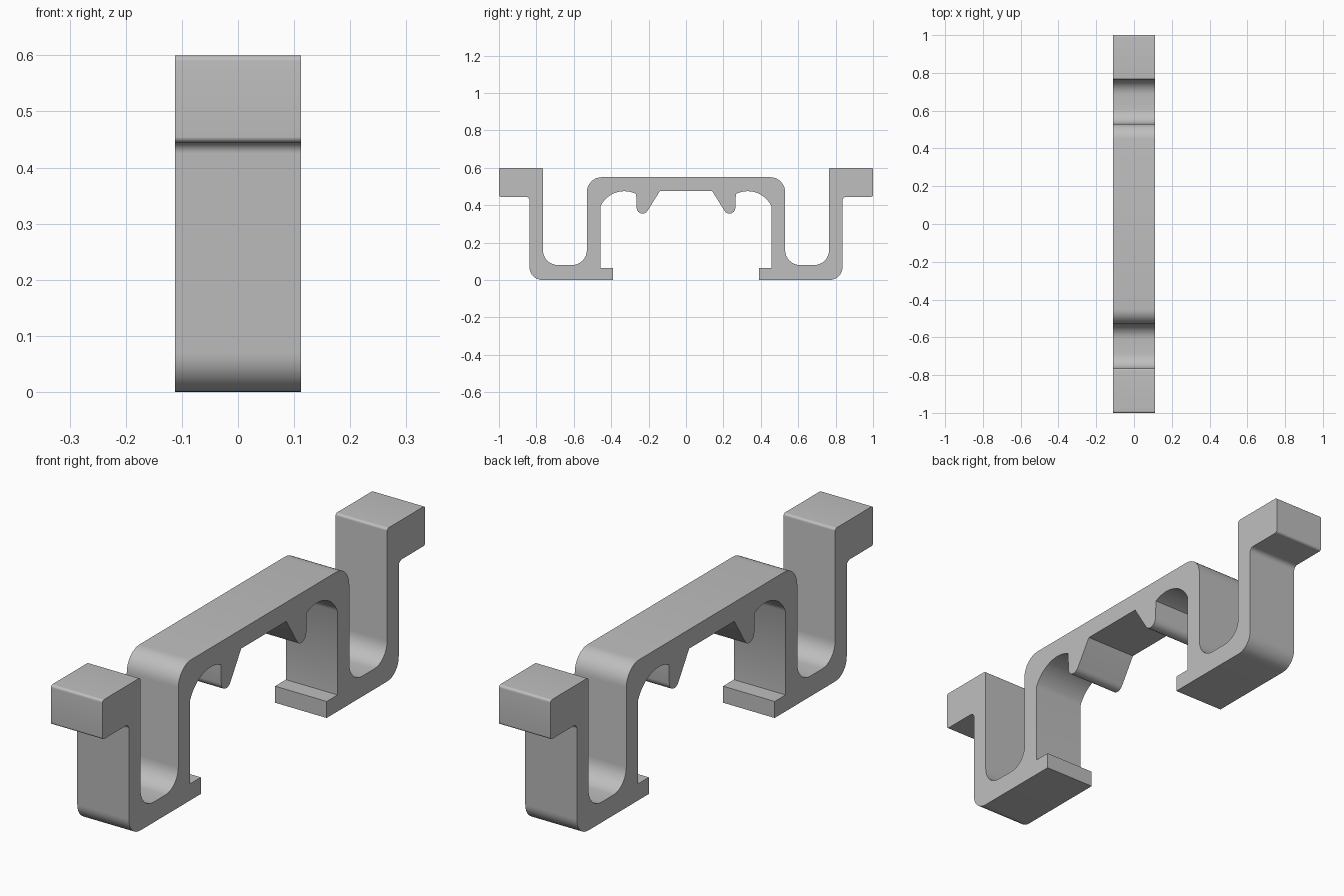
import bpy, bmesh, math
from mathutils import Vector

cube = bpy.data.objects.get("Cube")
if cube:
    bpy.data.objects.remove(cube, do_unlink=True)

HALF_WIDTH = 0.112


def fillet(prev, corner, nxt, radius, steps=8):
    """Points of a round corner between two straight edges."""
    if radius == 0:
        return [corner]
    a, b = (prev - corner).normalized(), (nxt - corner).normalized()
    half = a.angle(b) / 2
    centre = corner + (a + b).normalized() * radius / math.sin(half)
    start = corner + a * radius / math.tan(half) - centre
    end = corner + b * radius / math.tan(half) - centre
    sweep = math.pi - 2 * half
    return [centre + (start * math.sin((1 - i / steps) * sweep)
                      + end * math.sin(i / steps * sweep)) / math.sin(sweep)
            for i in range(steps + 1)]


# Half of the clip outline: y, z, corner radius
corners = [
    (0.53, 0.55, 0.08), (0.53, 0.08, 0.0799), (0.765, 0.08, 0.08),   # bridge and channel
    (0.765, 0.60, 0.01), (1.0, 0.60, 0.01), (1.0, 0.445, 0.01),      # end block
    (0.837, 0.445, 0.02), (0.837, 0, 0.07),                          # outer wall
    (0.39, 0, 0), (0.39, 0.065, 0), (0.457, 0.065, 0),               # foot lip
]

# Round hollow beside the hook
for i in range(15):
    t = math.radians(25 + 92 * i / 14)
    corners.append((0.33 + 0.14 * math.cos(t), 0.335 + 0.14 * math.sin(t), 0))

# Hook with a rounded tip, then the underside of the bridge
corners += [(0.26, 0.284, 0.031), (0.14, 0.475, 0)]

pts = [Vector(c[:2]) for c in corners]
ends = [Vector((0, 0.55))] + pts + [Vector((0, 0.475))]
half = []
for i, c in enumerate(corners):
    half += fillet(ends[i], pts[i], ends[i + 2], c[2])
outline = half + [Vector((-p.x, p.y)) for p in reversed(half)]

# Extrude the outline across the width
bm = bmesh.new()
face = bm.faces.new([bm.verts.new((-HALF_WIDTH, p.x, p.y)) for p in outline])
side = bmesh.ops.extrude_face_region(bm, geom=[face], use_keep_orig=True)
moved = [g for g in side["geom"] if isinstance(g, bmesh.types.BMVert)]
bmesh.ops.translate(bm, verts=moved, vec=(2 * HALF_WIDTH, 0, 0))
bmesh.ops.recalc_face_normals(bm, faces=bm.faces)
mesh = bpy.data.meshes.new("mounting_clip")
bm.to_mesh(mesh)
bm.free()
clip = bpy.data.objects.new("mounting_clip", mesh)
bpy.context.collection.objects.link(clip)

# Plain grey material
grey = bpy.data.materials.new("plain_grey")
grey.use_nodes = True
colour = (0.52, 0.52, 0.52, 1)
grey.diffuse_color = colour
grey.node_tree.nodes["Principled BSDF"].inputs["Base Color"].default_value = colour
mesh.materials.append(grey)

bpy.ops.object.select_all(action="DESELECT")
clip.select_set(True)
bpy.context.view_layer.objects.active = clip
bpy.ops.object.shade_smooth_by_angle(angle=math.radians(30))
